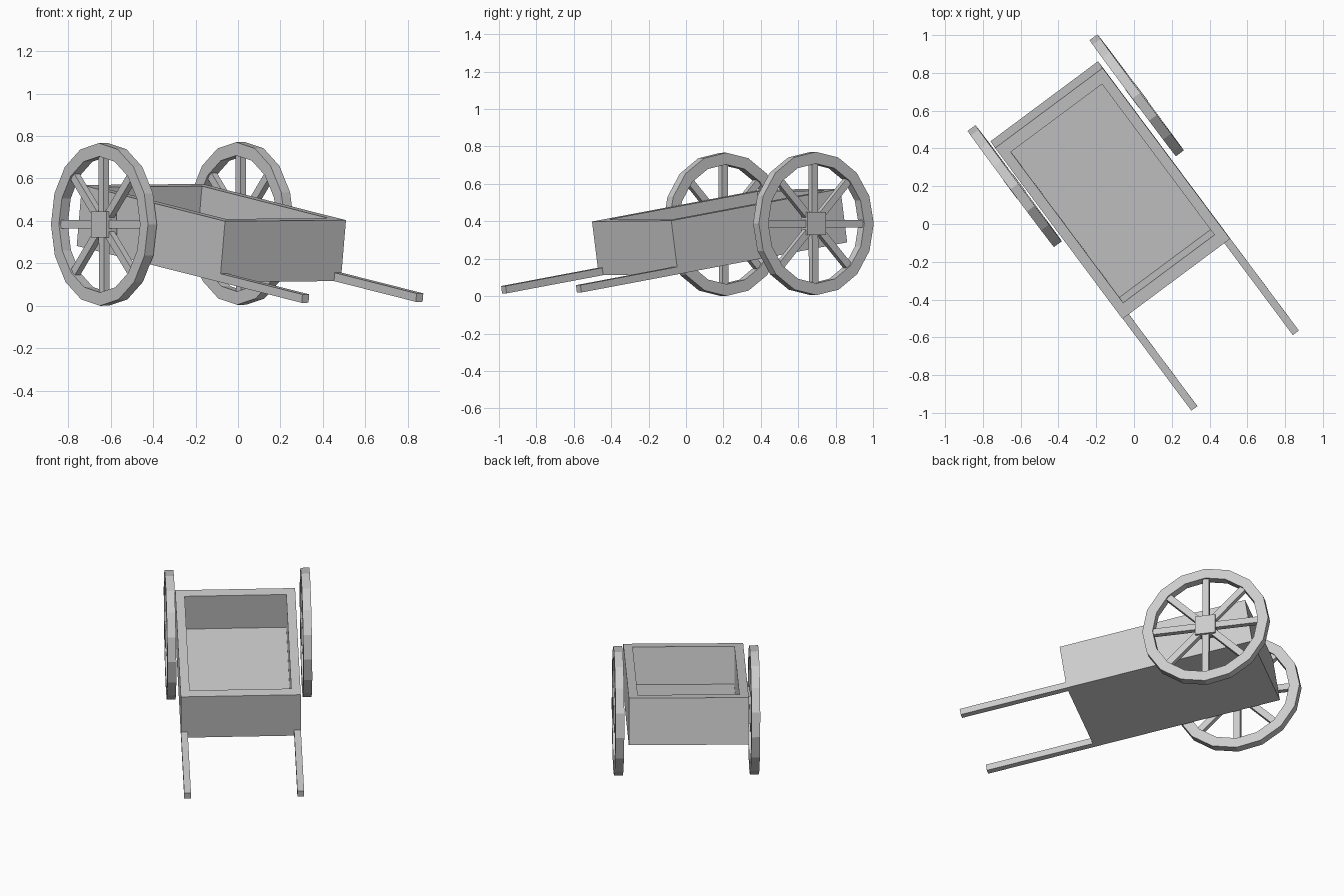
import bpy, bmesh, math
from mathutils import Matrix, Vector

if "Cube" in bpy.data.objects:
    bpy.data.objects.remove(bpy.data.objects["Cube"])

YAW = Matrix.Rotation(math.radians(36.65), 4, 'Z')
ROLL = Matrix.Rotation(math.radians(-0.4), 4, 'Y')
PITCH = Matrix.Rotation(math.radians(8.6), 4, 'X')


def finish(bm, name, matrix):
    bmesh.ops.recalc_face_normals(bm, faces=bm.faces)
    mesh = bpy.data.meshes.new(name)
    bm.to_mesh(mesh)
    bm.free()
    obj = bpy.data.objects.new(name, mesh)
    obj.matrix_world = matrix
    bpy.context.collection.objects.link(obj)
    return obj


def add_box(bm, centre, size, rot=Matrix()):
    m = rot @ Matrix.Translation(centre) @ Matrix.Diagonal((*size, 1))
    return bmesh.ops.create_cube(bm, size=1, matrix=m)["verts"]


# Tilted cart frame: x = across, -y = towards the handles
W, L, H = 0.71, 1.141, 0.29
WALL_X, WALL_Y, FLOOR = 0.054, 0.067, 0.057
cart = YAW @ Matrix.Translation((0.0065, 0.219, 0.343)) @ ROLL @ PITCH

# Open tray
bm = bmesh.new()
add_box(bm, (0, 0, 0), (W, L, H))
bm.normal_update()
top = next(f for f in bm.faces if f.normal.z > 0.9)
bmesh.ops.inset_region(bm, faces=[top], thickness=0.05)
for v in top.verts:
    v.co.x = math.copysign(W / 2 - WALL_X, v.co.x)
    v.co.y = math.copysign(L / 2 - WALL_Y, v.co.y)
floor = bmesh.ops.extrude_discrete_faces(bm, faces=[top])["faces"][0]
for v in floor.verts:
    v.co.z = -H / 2 + FLOOR
finish(bm, "tray", cart)

# Handles, flush with the tray's lower side edges
T, LEN = 0.04, 0.652
for side, name in ((-1, "left_handle"), (1, "right_handle")):
    bm = bmesh.new()
    add_box(bm, (side * (W - T) / 2, -(L + LEN) / 2, (T - H) / 2), (T, LEN, T))
    finish(bm, name, cart)

# Wheels: 16-sided rim, eight spokes, square hub; axis along local x
R_OUT, R_IN, THICK = 0.383, 0.320, 0.052


def wheel(name, x, z):
    bm = bmesh.new()
    h = THICK / 2
    prof = [bm.verts.new((px, py, 0)) for px, py in
            ((-h, R_IN), (h, R_IN), (h, R_OUT), (-h, R_OUT))]
    edges = [bm.edges.new((prof[i], prof[(i + 1) % 4])) for i in range(4)]
    bmesh.ops.spin(bm, geom=prof + edges, cent=(0, 0, 0), axis=(1, 0, 0),
                   angle=math.tau, steps=16, use_duplicate=False)
    bmesh.ops.remove_doubles(bm, verts=bm.verts, dist=1e-4)
    for i in range(8):
        rot = Matrix.Rotation(i * math.tau / 8, 4, 'X')
        add_box(bm, (0, 0, 0.185), (0.032, 0.04, 0.29), rot)
    add_box(bm, (0, 0, 0), (0.06, 0.122, 0.122))
    finish(bm, name, YAW @ Matrix.Translation((x, 0.538, z)) @ ROLL)


wheel("left_wheel", -0.387, 0.3835)
wheel("right_wheel", 0.418, 0.388)
